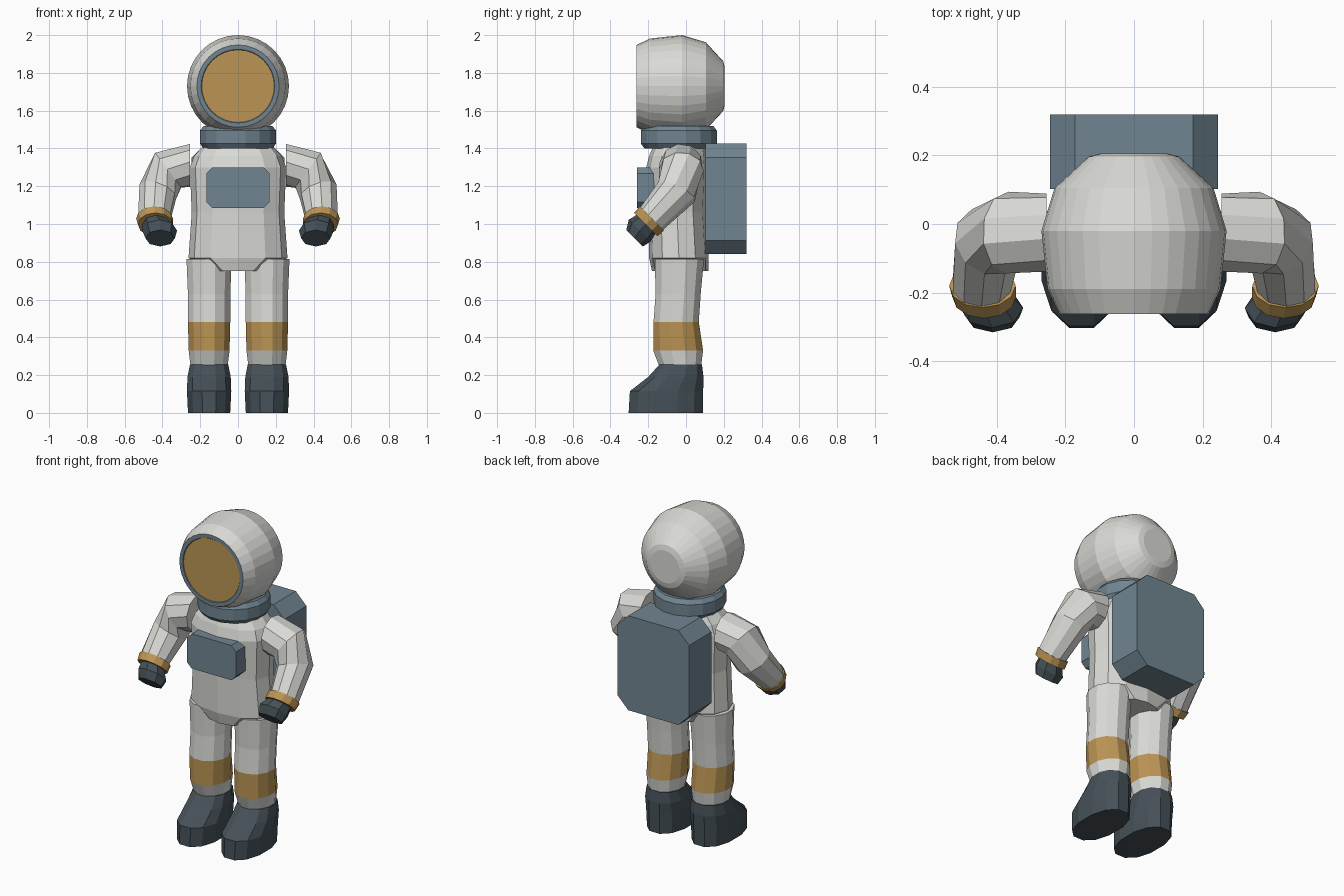
import bpy, bmesh, math
from mathutils import Vector

if "Cube" in bpy.data.objects:
    bpy.data.objects.remove(bpy.data.objects["Cube"])


def material(name, rgb):
    m = bpy.data.materials.new(name)
    m.diffuse_color = (*rgb, 1)
    m.use_nodes = True
    m.node_tree.nodes["Principled BSDF"].inputs["Base Color"].default_value = m.diffuse_color
    return m


WHITE = material("suit white", (0.70, 0.70, 0.67))
SLATE = material("slate blue", (0.165, 0.235, 0.285))
GOLD = material("gold", (0.50, 0.30, 0.09))
DARK = material("dark rubber", (0.06, 0.082, 0.097))


def finish(name, bm, mats):
    bmesh.ops.recalc_face_normals(bm, faces=bm.faces)
    me = bpy.data.meshes.new(name)
    bm.to_mesh(me)
    bm.free()
    for m in mats:
        me.materials.append(m)
    ob = bpy.data.objects.new(name, me)
    bpy.context.collection.objects.link(ob)
    return ob


def loft(name, rings, sides, mats, ref=(1, 0, 0), power=1.0, bands=None, cap=0, turn=0.0):
    """Skin oval rings (centre, normal, ra, rb); bands picks a material per segment."""
    bm = bmesh.new()
    loops = []
    for c, n, ra, rb in rings:
        n = Vector(n).normalized()
        u = Vector(ref) - n * Vector(ref).dot(n)
        u.normalize()
        v = n.cross(u)
        loop = []
        for i in range(sides):
            a = 2 * math.pi * (i + turn) / sides
            ca, sa = math.cos(a), math.sin(a)
            p = u * ra * math.copysign(abs(ca) ** power, ca) + v * rb * math.copysign(abs(sa) ** power, sa)
            loop.append(bm.verts.new(Vector(c) + p))
        loops.append(loop)
    for k in range(len(loops) - 1):
        for i in range(sides):
            j = (i + 1) % sides
            f = bm.faces.new((loops[k][i], loops[k][j], loops[k + 1][j], loops[k + 1][i]))
            f.material_index = bands[k] if bands else 0
    bm.faces.new(loops[0]).material_index = cap
    bm.faces.new(loops[-1])
    return finish(name, bm, mats)


def chamfered_box(name, hx, z0, z1, y0, y1, c, mat):
    """Octagonal outline in x-z, extruded along y."""
    outline = [(-hx + c, z0), (hx - c, z0), (hx, z0 + c), (hx, z1 - c),
               (hx - c, z1), (-hx + c, z1), (-hx, z1 - c), (-hx, z0 + c)]
    bm = bmesh.new()
    f = bm.faces.new([bm.verts.new((x, y0, z)) for x, z in outline])
    ext = bmesh.ops.extrude_face_region(bm, geom=[f])
    bmesh.ops.translate(bm, vec=(0, y1 - y0, 0),
                        verts=[e for e in ext["geom"] if isinstance(e, bmesh.types.BMVert)])
    return finish(name, bm, [mat])


def upright(rows):
    """Rows (x, z, half width, front y, back y) to horizontal rings."""
    return [((x, (f + b) / 2, z), (0, 0, 1), w, (b - f) / 2) for x, z, w, f, b in rows]


# Helmet turned around the y axis; first segments form visor and rim
profile = [(-0.258, 0.192), (-0.262, 0.195), (-0.262, 0.218), (-0.19, 0.252),
           (-0.02, 0.27), (0.105, 0.232), (0.197, 0.132), (0.205, 0.10)]
loft("helmet", [((0, y, 1.73), (0, 1, 0), r, r) for y, r in profile], 32,
     [WHITE, SLATE, GOLD], bands=[1, 1, 0, 0, 0, 0, 0], cap=2)

# Neck collar
loft("collar", upright([(0, z, r, -0.038 - r, -0.038 + r) for z, r in
                        [(1.40, 0.185), (1.425, 0.205), (1.495, 0.205), (1.52, 0.185)]]),
     16, [SLATE], turn=0.5)

# Torso with tapered hips
loft("torso", upright([(0, 0.75, 0.145, -0.18, 0.12), (0, 0.82, 0.262, -0.195, 0.12),
                       (0, 1.06, 0.245, -0.20, 0.105), (0, 1.30, 0.255, -0.21, 0.115),
                       (0, 1.36, 0.232, -0.195, 0.11), (0, 1.42, 0.18, -0.17, 0.10)]),
     12, [WHITE], power=0.85)

chamfered_box("chest_panel", 0.168, 1.085, 1.30, -0.26, -0.16, 0.032, SLATE)
chamfered_box("backpack", 0.245, 0.84, 1.425, 0.102, 0.32, 0.073, SLATE)

for side, s in (("left", 1), ("right", -1)):
    cx = 0.153 * s
    # Leg with gold knee band
    loft(side + "_leg", upright([(cx, 0.22, 0.098, -0.135, 0.08), (cx, 0.33, 0.112, -0.178, 0.095),
                                 (cx, 0.482, 0.116, -0.176, 0.072), (cx, 0.63, 0.116, -0.165, 0.082),
                                 (cx, 0.815, 0.124, -0.17, 0.10)]),
         12, [WHITE, GOLD], bands=[0, 1, 0, 0], turn=0.5)
    # Boot with sloping instep
    loft(side + "_boot", upright([(cx, 0.0, 0.115, -0.31, 0.095), (cx, 0.115, 0.121, -0.303, 0.097),
                                  (cx, 0.19, 0.118, -0.205, 0.097), (cx, 0.255, 0.105, -0.145, 0.088)]),
         12, [DARK], power=0.88, turn=0.5)

    def limb(name, rows, mat, sides):
        rings = [((s * c[0], c[1], c[2]), (s * n[0], n[1], n[2]), ra, rb) for c, n, ra, rb in rows]
        loft(side + name, rings, sides, [mat], ref=(0, 0.7, -0.7))

    # Bent sleeve, cuff and glove
    aim = (0.0, -0.7, -0.7)
    limb("_arm", [((0.255, -0.025, 1.31), (1, 0, 0), 0.115, 0.115),
                  ((0.37, -0.025, 1.285), (0.8, 0, -0.6), 0.12, 0.118),
                  ((0.425, -0.05, 1.17), (0.3, -0.4, -0.8), 0.11, 0.104),
                  ((0.445, -0.185, 1.025), aim, 0.084, 0.088)], WHITE, 10)
    limb("_cuff", [((0.442, -0.18, 1.03), aim, 0.09, 0.097),
                   ((0.437, -0.213, 0.997), aim, 0.088, 0.093)], GOLD, 12)
    limb("_glove", [((0.435, -0.205, 1.005), aim, 0.068, 0.072),
                    ((0.415, -0.245, 0.965), aim, 0.082, 0.092),
                    ((0.412, -0.272, 0.925), aim, 0.062, 0.078)], DARK, 8)
